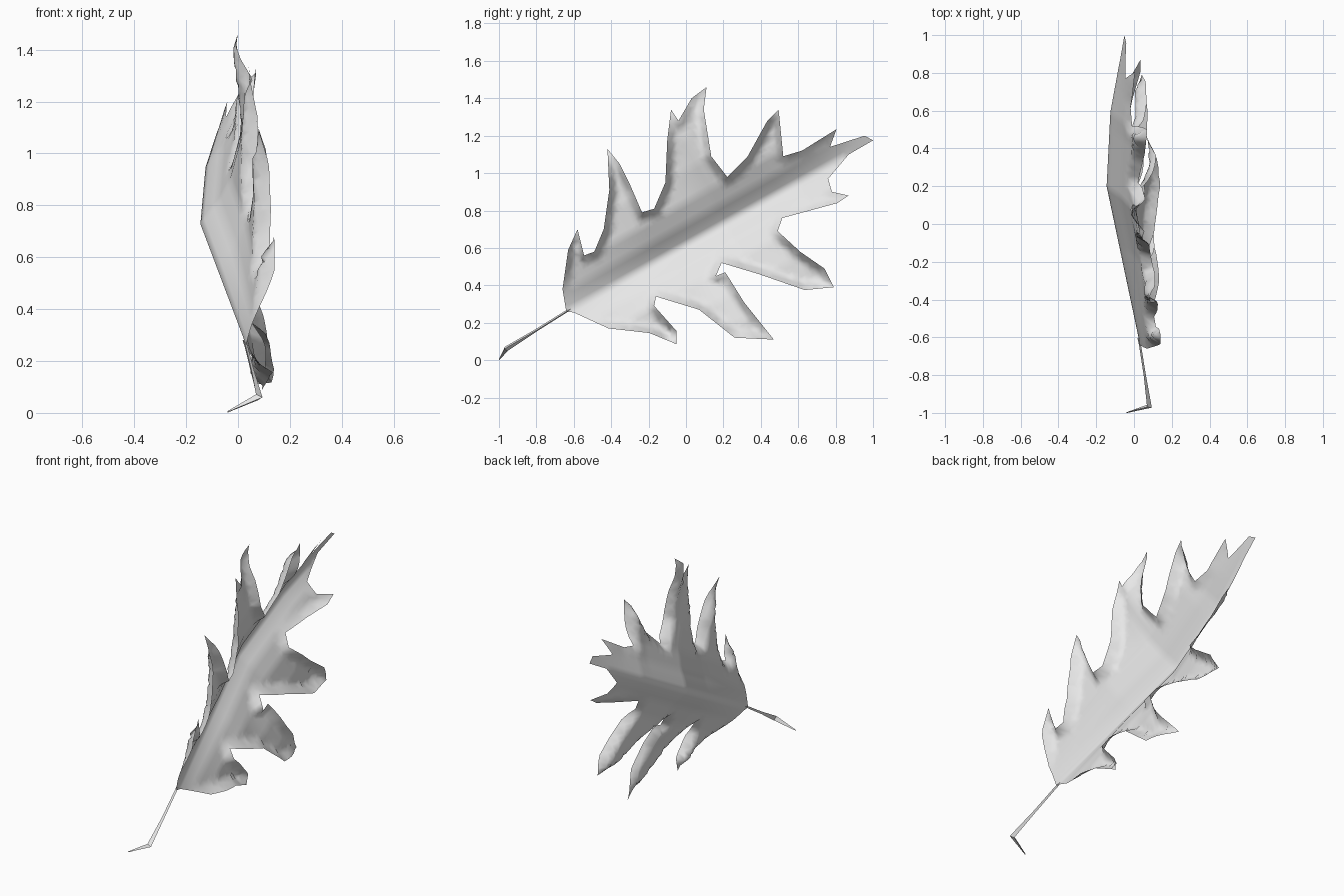
import bpy, bmesh, math
from mathutils import Vector
from mathutils.geometry import delaunay_2d_cdt, intersect_point_line

cube = bpy.data.objects.get("Cube")
if cube:
    bpy.data.objects.remove(cube)

# One plain pale grey for the whole leaf
grey = bpy.data.materials.new("pale_grey")
grey.use_nodes = True
grey.diffuse_color = (0.8, 0.8, 0.8, 1)
shader = next(n for n in grey.node_tree.nodes if n.type == "BSDF_PRINCIPLED")
shader.inputs["Base Color"].default_value = grey.diffuse_color

BASE = Vector((-0.63, 0.265))
TIP = Vector((1.0, 1.175))
ALONG = (TIP - BASE).normalized()
ACROSS = Vector((-ALONG.y, ALONG.x))
LENGTH = (TIP - BASE).length

# Outline of the blade in (y, z), lobe by lobe, from the base over the top
lobes = {
    "upper_base": [(-.64, .26), (-.66, .38), (-.63, .59), (-.58, .7), (-.545, .56)],
    "upper_low": [(-.49, .58), (-.44, .7), (-.41, .91), (-.42, 1.13), (-.355, 1.05),
                  (-.3, .94), (-.235, .79)],
    "upper_middle": [(-.17, .81), (-.11, .95), (-.1, 1.18), (-.08, 1.34), (-.04, 1.28),
                     (.03, 1.4), (.11, 1.46), (.095, 1.34), (.135, 1.09), (.22, .98)],
    "upper_high": [(.33, 1.09), (.435, 1.28), (.495, 1.34), (.52, 1.09)],
    "end": [(.62, 1.12), (.805, 1.235), (.77, 1.14), (.955, 1.2), (1, 1.175),
            (.87, 1.1), (.76, .97), (.78, .9), (.87, .88), (.81, .84), (.515, .76)],
    "lower_high": [(.49, .69), (.61, .58), (.74, .49), (.79, .39), (.635, .375),
                   (.39, .46), (.19, .52)],
    "lower_middle": [(.16, .45), (.21, .47), (.31, .31), (.47, .11), (.26, .12), (.07, .27),
                     (-.16, .34)],
    "lower_base": [(-.17, .29), (-.05, .155), (-.05, .085), (-.195, .145), (-.415, .17),
                   (-.6, .255)],
}
corners = [Vector(p) for lobe in lobes.values() for p in lobe]


def sample(keys, v):
    """Straight-line interpolation through (position, value) keys."""
    for (a, va), (b, vb) in zip(keys, keys[1:]):
        if v <= b:
            f = max(0, (v - a) / (b - a))
            return va + (vb - va) * f
    return keys[-1][1]


# Arch of the midrib, how far each half folds out beside it, and its strength along the leaf
RIB = [(0, .03), (.95, -.145), (1.4, -.125), (1.87, -.05)]
UPPER = [(0, 0), (.05, .03), (.1, .068), (.2, .115), (.35, .135), (.7, .135)]
LOWER = [(0, 0), (.05, .03), (.1, .068), (.2, .115), (.35, .145), (.7, .16)]
STRENGTH = [(0, .5), (.6, 1), (1.3, 1), (1.55, .85), (1.87, .5)]

# Folded rim: its depth by distance from the midrib, and its width
CURL = [(.1, 0), (.25, .06), (.5, .06), (.65, .015)]
CURL_WIDTH = .04

# Lean of single lobe tips: position along the midrib, amount
UPPER_LEAN = [(1, .04), (1.15, -.03)]
LOWER_LEAN = [(.41, -.06), (.78, .05), (1.32, -.02)]


def depth(p, rim_gap):
    t, d = (p - BASE).dot(ALONG), (p - BASE).dot(ACROSS)
    fold, leans = (UPPER, UPPER_LEAN) if d > 0 else (LOWER, LOWER_LEAN)
    d = abs(d)
    ramp = min(1, max(0, (d - .2) / .3))
    lean = sum(amount * math.exp(-((t - at) / .12) ** 2) for at, amount in leans)
    curl = sample(CURL, d) * max(0, 1 - rim_gap / CURL_WIDTH)
    return sample(RIB, t) + sample(fold, d) * sample(STRENGTH, t) + lean * ramp + curl


def gap(p):
    """Distance from a point to the nearest outline edge."""
    best = 9
    for a, b in zip(corners, corners[1:] + corners[:1]):
        f = min(1, max(0, intersect_point_line(p, a, b)[1]))
        best = min(best, (p - a.lerp(b, f)).length)
    return best


def make_object(name, bm, angle):
    mesh = bpy.data.meshes.new(name)
    bm.to_mesh(mesh)
    bm.free()
    mesh.materials.append(grey)
    obj = bpy.data.objects.new(name, mesh)
    bpy.context.collection.objects.link(obj)
    bpy.ops.object.select_all(action="DESELECT")
    obj.select_set(True)
    bpy.context.view_layer.objects.active = obj
    bpy.ops.object.shade_smooth_by_angle(angle=math.radians(angle))


# Blade: subdivided rim plus rows of points parallel to the midrib
rim = []
for a, b in zip(corners, corners[1:] + corners[:1]):
    steps = max(1, round((b - a).length / .04))
    rim += [a.lerp(b, i / steps) for i in range(steps)]
STEP = .025
inner = []
for row in range(-30, 31):
    for col in range(1, int(LENGTH / STEP) + 1):
        p = BASE + ALONG * (col * STEP) + ACROSS * (row * STEP)
        if gap(p) > .015:
            inner.append(p)
points, _, faces, *_ = delaunay_2d_cdt(rim + inner, [], [list(range(len(rim)))], 1, 1e-5)

bm = bmesh.new()
verts = [bm.verts.new((depth(p, gap(p)), p.x, p.y)) for p in points]
for f in faces:
    bm.faces.new([verts[i] for i in f])
bmesh.ops.delete(bm, geom=[v for v in bm.verts if not v.link_faces], context="VERTS")
for f in bm.faces:
    f.normal_update()
    if f.normal.x < 0:
        f.normal_flip()
make_object("leaf_blade", bm, 180)

# Stem: a thin three-sided stalk with a bent, pointed end
path = [((.02, -.605, .28), .003), ((.03, -.64, .26), .007), ((.055, -.8, .16), .008),
        ((.08, -.965, .06), .016), ((-.04, -.998, .004), .003)]
bm = bmesh.new()
rings = []
for i, (centre, radius) in enumerate(path):
    before, after = path[max(0, i - 1)][0], path[min(len(path) - 1, i + 1)][0]
    turn = (Vector(after) - Vector(before)).to_track_quat("Z", "Y")
    ring = []
    for k in range(3):
        a = math.tau * k / 3
        offset = turn @ Vector((math.cos(a), math.sin(a), 0))
        ring.append(bm.verts.new(Vector(centre) + offset * radius))
    rings.append(ring)
for r, s in zip(rings, rings[1:]):
    for k in range(3):
        n = (k + 1) % 3
        bm.faces.new((r[k], r[n], s[n], s[k]))
bm.faces.new(rings[0][::-1])
bm.faces.new(rings[-1])
bmesh.ops.recalc_face_normals(bm, faces=bm.faces)
make_object("leaf_stem", bm, 30)
